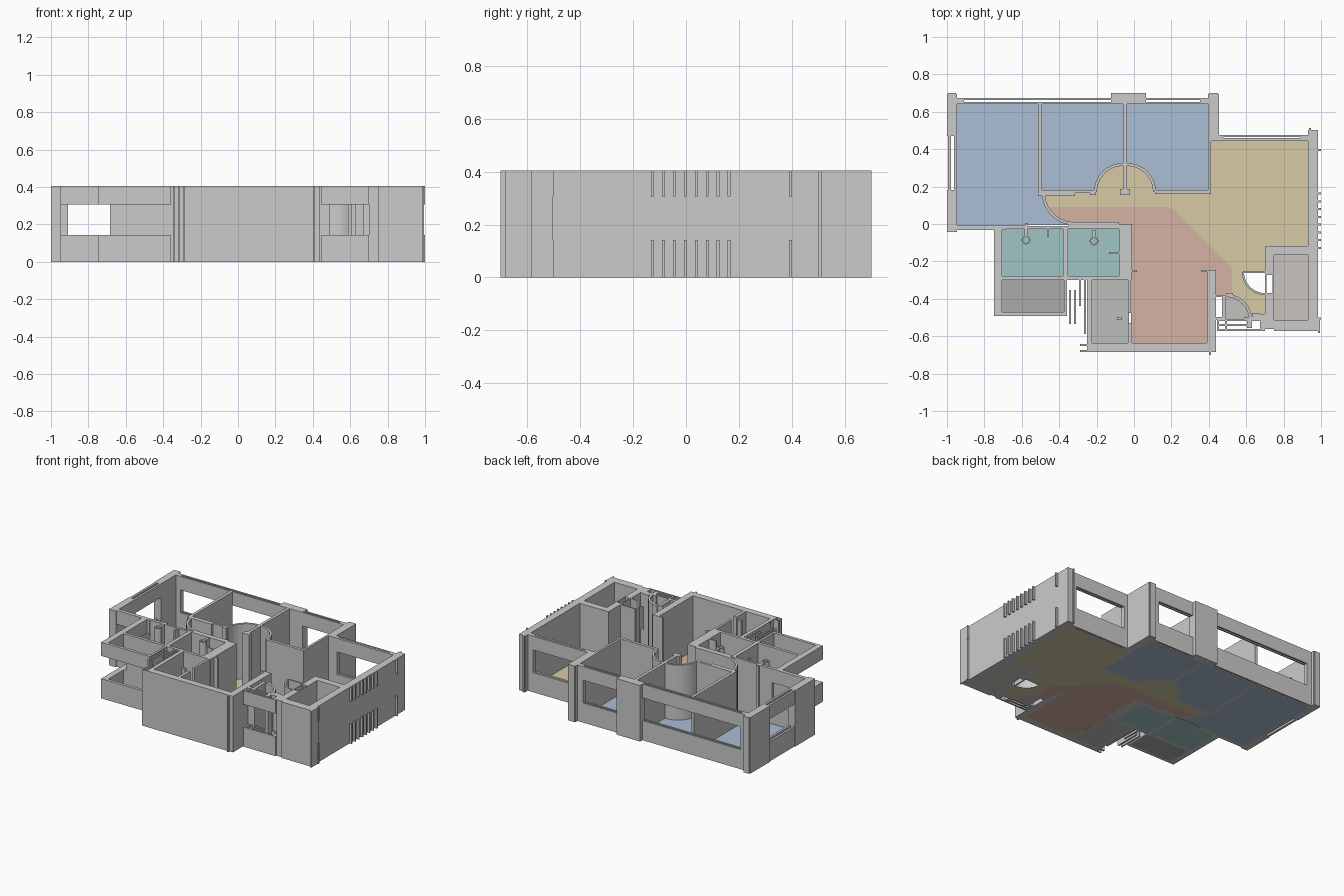
import bpy, bmesh, math

# Plan is drafted in drawing units (y down); S maps it to metres-like scene units.
CX, CY, S = 1134, 224, 187
FULL = [(0, 0.405)]
BAND = [(0, 0.142), (0.306, 0.405)]      # sill and lintel with an opening between


def P(p):
    return ((p[0] - CX) / S, (CY - p[1]) / S)


def prism(bm, pts, z0, z1):
    lo = [bm.verts.new((*P(p), z0)) for p in pts]
    hi = [bm.verts.new((*P(p), z1)) for p in pts]
    n = len(pts)
    bm.faces.new(lo)
    bm.faces.new(hi)
    for i in range(n):
        j = (i + 1) % n
        bm.faces.new((lo[i], lo[j], hi[j], hi[i]))


def finish(bm, name, mat=None):
    bmesh.ops.recalc_face_normals(bm, faces=bm.faces)
    me = bpy.data.meshes.new(name)
    bm.to_mesh(me)
    bm.free()
    ob = bpy.data.objects.new(name, me)
    bpy.context.collection.objects.link(ob)
    if mat:
        me.materials.append(mat)


def walls(name, rects, zones=FULL):
    bm = bmesh.new()
    for x0, y0, x1, y1 in rects:
        for z0, z1 in zones:
            prism(bm, [(x0, y0), (x1, y0), (x1, y1), (x0, y1)], z0, z1)
    finish(bm, name)


def arc(cx, cy, r, a0, a1, n=10):
    return [(cx + r * math.cos(math.radians(a0 + (a1 - a0) * i / n)),
             cy - r * math.sin(math.radians(a0 + (a1 - a0) * i / n))) for i in range(n + 1)]


def curved_wall(name, cx, cy, r, a0, a1, t=3):
    bm = bmesh.new()
    prism(bm, arc(cx, cy, r, a0, a1) + arc(cx, cy, r - t, a1, a0), *FULL[0])
    finish(bm, name)


def floor(name, pts, color):
    mat = bpy.data.materials.new(name)
    mat.diffuse_color = (*color, 1)
    bm = bmesh.new()
    prism(bm, pts, 0, 0.008)
    finish(bm, name, mat)


def rect(x0, y0, x1, y1):
    return [(x0, y0), (x1, y0), (x1, y1), (x0, y1)]


# Outer solid walls and piers
walls("outer_walls_north", [
    (947, 94, 957, 136), (947, 190, 957, 232), (948, 93, 956, 94),
    (957, 98, 964, 104), (1111, 93, 1146, 104), (1208, 94, 1219, 141),
    (1209, 93, 1218, 94), (1200, 98, 1208, 104), (1300, 135, 1309, 141),
    (1219, 135, 1224, 141), (1308, 130, 1318, 330), (1309, 128, 1311, 130)])
walls("outer_walls_south", [
    (1087, 343, 1216, 352), (1087, 280, 1092, 343), (1207, 270, 1216, 352),
    (1209, 352, 1211, 355), (1201, 270, 1207, 272), (1080, 344, 1087, 346),
    (1080, 350, 1087, 352), (1265, 246, 1274, 275), (1265, 293, 1274, 329),
    (1274, 246, 1308, 255), (1274, 320, 1318, 331), (1318, 318, 1320, 333)])

# Windows: twin thin bands of sill and lintel
walls("window_bands", [
    (964, 98, 1111, 100), (957, 102, 1111, 104),
    (1146, 98, 1200, 100), (1146, 102, 1200, 104),
    (1224, 135, 1308, 137), (1219, 138, 1308, 141),
    (948, 136, 951, 190), (954, 136, 957, 190),
    (957, 225, 1006, 230)], BAND)

# Balcony and service shaft parapets
walls("balcony_bands", [
    (994, 226, 1002, 316), (1002, 312, 1067, 316), (1064, 280, 1067, 316),
    (1002, 276, 1006, 280)], BAND)
walls("entry_bands", [
    (1217, 319, 1265, 321), (1217, 324, 1252, 326), (1217, 329, 1265, 331),
    (1217, 319, 1219, 331), (1225, 319, 1227, 331), (1260, 314, 1265, 331)], BAND)
walls("entry_posts", [
    (1222, 295, 1226, 320), (1216, 295, 1222, 297), (1216, 317, 1226, 320),
    (1226, 293, 1233, 296), (1244, 317, 1253, 320), (1252, 313, 1260, 319),
    (1247, 320, 1252, 328)])

# Interior partitions
walls("bedroom_partitions", [
    (1038, 104, 1042, 194), (1042, 190, 1090, 193), (1038, 193, 1075, 196),
    (1090, 190, 1096, 195), (1123, 104, 1127, 194), (1120, 189, 1130, 195),
    (1155, 190, 1211, 194), (1208, 141, 1211, 194)])
walls("bathroom_walls", [
    (1006, 225, 1027, 229), (1025, 223, 1028, 229), (1027, 226, 1068, 229),
    (1068, 222, 1119, 229), (1063, 229, 1068, 278), (1006, 276, 1132, 280),
    (1119, 224, 1132, 280), (1047, 229, 1049, 237), (1109, 252, 1119, 254)])
walls("kitchen_partition", [
    (1128, 280, 1131, 313), (1128, 323, 1132, 343), (1132, 270, 1137, 272),
    (1117, 317, 1122, 320)])
walls("door_panel", [(1265, 275, 1266.5, 293), (1272.5, 275, 1274, 293),
                     (1243, 271, 1265, 273)])

# Ventilation louvers and facade fins
walls("louvers", [(1069, 290, 1071, 324), (1074, 290, 1076, 324),
                  (1079, 280, 1081, 306), (1084, 280, 1086, 334)])
fins = [-0.505, 0.395] + [-0.127 + 0.0414 * i for i in range(8)]
walls("facade_fins", [(1317, CY - y * S - 1, 1321, CY - y * S + 1) for y in fins], BAND)

# Curved door swings
curved_wall("door_swing_hall", 1074, 193, 32, 180, 270)
curved_wall("door_swing_left_bedroom", 1123, 192, 29, 90, 180)
curved_wall("door_swing_right_bedroom", 1127, 192, 29, 0, 90)
curved_wall("door_swing_entry", 1226, 320, 26, 0, 90)
curved_wall("door_swing_store", 1265, 272, 23, 180, 270, 2)

# Small bathroom fixtures
for i, (x, y) in enumerate([(1026, 240), (1094, 241)]):
    bm = bmesh.new()
    for a in range(0, 360, 30):
        o, n = arc(x, y, 4.5, a, a + 30, 1), arc(x, y, 3, a + 30, a, 1)
        prism(bm, o + n, *FULL[0])
    prism(bm, rect(x - 1.5, y - 11, x + 1.5, y - 4), *FULL[0])
    finish(bm, f"bath_fixture_{i + 1}")

# Floors
blue, teal = (0.41, 0.51, 0.66), (0.35, 0.56, 0.56)
floor("floor_large_bedroom", [(957, 104), (1039, 104), (1039, 193)]
      + arc(1074, 193, 32, 180, 270) + [(957, 225)], blue)
floor("floor_middle_bedroom", [(1041, 104), (1124, 104)]
      + arc(1123, 192, 28, 90, 180) + [(1041, 192)], blue)
floor("floor_small_bedroom", [(1126, 104), (1209, 104), (1209, 192)]
      + arc(1127, 192, 28, 0, 90), blue)
floor("floor_hall", [(1043, 194)] + arc(1123, 192, 28, 180, 90) + arc(1127, 192, 28, 90, 0)
      + [(1210, 194), (1210, 140), (1309, 140), (1309, 247), (1265, 247), (1265, 272)]
      + arc(1265, 272, 23, 180, 270) + [(1265, 320)] + arc(1226, 320, 25, 0, 76)
      + [(1232, 268), (1173, 209), (1165, 207), (1047, 207)], (0.68, 0.59, 0.37))
floor("floor_living_room", [(1047, 207), (1165, 207), (1173, 209), (1232, 268), (1232, 295),
      (1215, 295), (1208, 300), (1208, 344), (1131, 344), (1131, 225)]
      + arc(1074, 193, 31, 270, 207), (0.67, 0.45, 0.37))
floor("floor_left_bath", rect(1001, 228, 1064, 277), teal)
floor("floor_right_bath", rect(1067, 228, 1120, 277), teal)
floor("floor_balcony", rect(997, 279, 1066, 313), (0.41, 0.41, 0.41))
floor("floor_kitchen", rect(1091, 279, 1129, 344), (0.5, 0.52, 0.49))
floor("floor_store", rect(1273, 254, 1309, 321), (0.58, 0.56, 0.52))
floor("floor_entry", [(1226, 320)] + arc(1226, 320, 25, 0, 90), (0.55, 0.54, 0.51))
